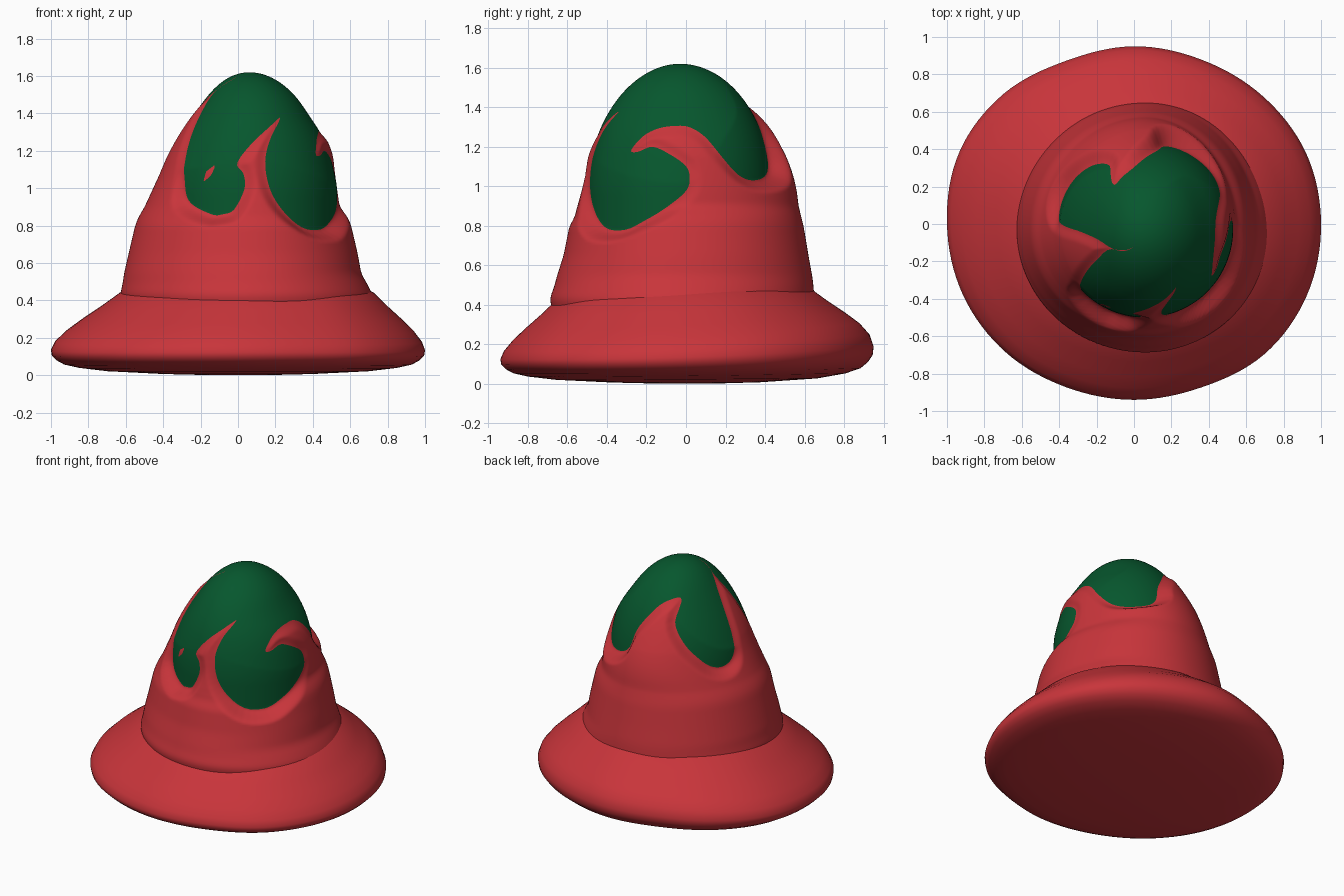
import bpy, bmesh, math

if "Cube" in bpy.data.objects:
    bpy.data.objects.remove(bpy.data.objects["Cube"])

CX, CY = 0.06, -0.03          # axis of the crown


def material(name, col):
    m = bpy.data.materials.new(name)
    m.diffuse_color = (*col, 1)
    m.use_nodes = True
    m.node_tree.nodes["Principled BSDF"].inputs["Base Color"].default_value = m.diffuse_color
    return m


RED = material("red", (0.58, 0.035, 0.043))
GREEN = material("dark green", (0.002, 0.095, 0.027))


def catmull(p0, p1, p2, p3, t):
    return tuple(0.5 * (2 * b + (c - a) * t + (2 * a - 5 * b + 4 * c - d) * t * t
                        + (3 * b - a - 3 * c + d) * t ** 3)
                 for a, b, c, d in zip(p0, p1, p2, p3))


def finish(bm, name, mats, angle=50):
    bmesh.ops.recalc_face_normals(bm, faces=bm.faces)
    me = bpy.data.meshes.new(name)
    bm.to_mesh(me)
    bm.free()
    for m in mats:
        me.materials.append(m)
    ob = bpy.data.objects.new(name, me)
    bpy.context.collection.objects.link(ob)
    bpy.context.view_layer.objects.active = ob
    ob.select_set(True)
    bpy.ops.object.shade_smooth_by_angle(angle=math.radians(angle))
    ob.select_set(False)


# ---- brim: lofted from a wavy outline, thick rim and shallow convex underside
outline = [1.0, .995, .97, .95, .95, .945, .985, 1.01, 1.0, .99, .97, .945, .94, .945, .985, 1.0]
profile = [(.60, .48), (.68, .44), (.77, .365), (.86, .295), (.93, .235), (.98, .18), (1.0, .135),
           (.995, .105), (.97, .08), (.93, .058), (.85, .04), (.7, .022), (.4, .007), (.15, .001)]
bm = bmesh.new()
N = 128
rings = []
for t, z in profile:
    ring = []
    for i in range(N):
        f = i / N * 16
        k = int(f)
        r = catmull(*[(outline[(k + o) % 16],) for o in (-1, 0, 1, 2)], f - k)[0] * t
        a = 2 * math.pi * i / N
        off = (1 - t) if z > .12 else 0
        x, y = r * math.cos(a) + .15 * off, r * math.sin(a) - .06 * off
        w = min(1, z / .2)
        ring.append(bm.verts.new((x, y, z + w * (.05 * y + .035 * y * y))))
    rings.append(ring)
for a, b in zip(rings, rings[1:]):
    for i in range(N):
        bm.faces.new((a[i], a[(i + 1) % N], b[(i + 1) % N], b[i]))
bm.faces.new(rings[-1])
finish(bm, "brim", [RED])


# ---- crown shape: radius to the right, left, front and back at each height
def egg(z):
    return .47 * math.sqrt(max(0, 1 - ((z - .95) / .67) ** 2)) if z > .95 else .47


rows = [(.34, .66, .66, .64, .66), (.43, .66, .69, .66, .68), (.50, .625, .675, .635, .675),
        (.54, .60, .67, .625, .67), (.65, .58, .645, .59, .65), (.80, .545, .61, .56, .625),
        (.84, .53, .595, .535, .615), (.90, .485, .56, .52, .60), (1.0, .47, .505, .485, .58),
        (1.1, .45, .455, .46, .545), (1.2, .425, .41, .435, .495), (1.3, .38, .355, .40, .44),
        (1.4, .31, .29, .345, .37), (1.5, .24, .215, .265, .28), (1.6, .10, .092, .11, .112)]
ratios = [(r[0], *[v / egg(r[0]) for v in r[1:]]) for r in rows]
ratios.append((1.62, *ratios[-1][1:]))


def row_at(z):
    k = 0
    while k < len(ratios) - 2 and ratios[k + 1][0] < z:
        k += 1
    a, b = ratios[k], ratios[k + 1]
    t = min(1, max(0, (z - a[0]) / (b[0] - a[0])))
    return [u + (v - u) * t for u, v in zip(a[1:], b[1:])]


def crown_ratio(phi, z):
    h = .022 if z < .95 else .05          # soften the corners of the profile
    samples = [row_at(z + h * o) for o in (-1, -.5, 0, .5, 1)]
    R, L, F, B = [sum(c) / 5 for c in zip(*samples)]
    s, c = math.sin(phi), math.cos(phi)
    return 1 / math.sqrt((s / (R if s > 0 else L)) ** 2 + (c / (F if c > 0 else B)) ** 2)


# ---- flame-like edge between green and red: (degrees from front towards right, height)
edge = [(-18, .86), (-10, .885), (-3, 1.0), (-4, 1.08), (-8, 1.14), (6, 1.27), (28, 1.38),
        (17, 1.28), (11, 1.15), (13.5, 1.0), (22.5, .88), (37, .79), (54, .78), (68.5, .83),
        (81, .89), (93, .97), (96, 1.03), (94, 1.1), (83.5, 1.16), (71, 1.2), (61, 1.175),
        (55, 1.18), (62, 1.25), (72, 1.29), (84, 1.305), (97, 1.3), (108, 1.25), (118, 1.15),
        (129, 1.06), (141, 1.03), (157, 1.05), (167, 1.11), (173, 1.26), (191, 1.42), (215, 1.46),
        (209, 1.33), (217, 1.2), (228, 1.1), (240, 1.02), (252, 1.0), (262, 1.04), (267, 1.14),
        (273, 1.34), (287, 1.48), (326, 1.595), (300, 1.52), (302, 1.4), (307, 1.22),
        (312, 1.05), (317, .93), (335, .86), (342, .86)]
curve = []
for i in range(len(edge) - 1):
    p = [edge[max(0, min(len(edge) - 1, i + o))] for o in (-1, 0, 1, 2)]
    curve += [catmull(*p, j / 4) for j in range(4)]
curve.append(edge[-1])
slit = [(328, 1.03), (330, 1.09), (337, 1.13), (334, 1.07), (328, 1.03)]
segs = list(zip(curve, curve[1:])) + list(zip(slit, slit[1:]))


def edge_distance(phi, z):
    """Signed distance to the edge (positive on red) and the nearest edge point."""
    green, best, near = False, .04, None
    w = math.radians(1) * max(.02, egg(z))
    for (p0, z0), (p1, z1) in segs:
        if (p0 <= phi) != (p1 <= phi) and z0 + (z1 - z0) * (phi - p0) / (p1 - p0) < z:
            green = not green
        if abs(z0 - z) > .2:
            continue
        d = phi - p0
        if d > 180:
            d -= 360
        elif d < -180:
            d += 360
        ux, uz, vx, vz = (p1 - p0) * w, z1 - z0, d * w, z - z0
        t = (ux * vx + uz * vz) / (ux * ux + uz * uz + 1e-12)
        t = 0 if t < 0 else 1 if t > 1 else t
        q = (vx - ux * t) ** 2 + (vz - uz * t) ** 2
        if q < best:
            best = q
            near = (phi - d + (p1 - p0) * t, z0 + uz * t)
    return (-1 if green else 1) * math.sqrt(best), near


# ---- crown: one loft, green egg showing between raised red flames
N, UP = 260, 115
heights = [.34 + .36 * i / 24 for i in range(24)]
heights += [.70 + .92 * math.sin(math.pi / 2 * i / UP) for i in range(UP)]
bm = bmesh.new()
dist = {}
rings = []
for z in heights:
    ring = []
    for i in range(N):
        deg, zz, d = -18 + 360 * (i + .5) / N, z, 1
        if z >= .70:
            d, near = edge_distance(deg, z)
            if near and abs(d) < .003:
                deg, zz, d = near[0], near[1], 0
        phi = math.radians(deg)
        k = crown_ratio(phi, zz)
        e = egg(zz)
        inner = min(k, 1) * e
        t = min(1, max(0, d / .065))
        t = t * t * (3 - 2 * t)
        lip = .016 * min(1, max(0, (zz - .9) / .25))
        r = inner + (k * e + lip - inner) * t
        v = bm.verts.new((CX + r * math.sin(phi), CY - r * math.cos(phi), zz))
        dist[v] = d
        ring.append(v)
    rings.append(ring)
tip = bm.verts.new((CX, CY, 1.62))
dist[tip] = -.1
for a, b in zip(rings, rings[1:]):
    for i in range(N):
        j = (i + 1) % N
        bm.faces.new((a[i], a[j], b[j], b[i]))
for i in range(N):
    bm.faces.new((rings[-1][i], rings[-1][(i + 1) % N], tip))

# cut the mesh cleanly along the colour edge, then colour each side
for e in list(bm.edges):
    a, b = e.verts
    da, db = dist[a], dist[b]
    if da * db < 0:
        new = bmesh.utils.edge_split(e, a, da / (da - db))[1]
        dist[new] = 0
bmesh.ops.connect_verts(bm, verts=[v for v in bm.verts if dist[v] == 0])
for f in bm.faces:
    f.material_index = 1 if sum(dist[v] for v in f.verts) < 0 else 0
finish(bm, "crown", [RED, GREEN], 70)
